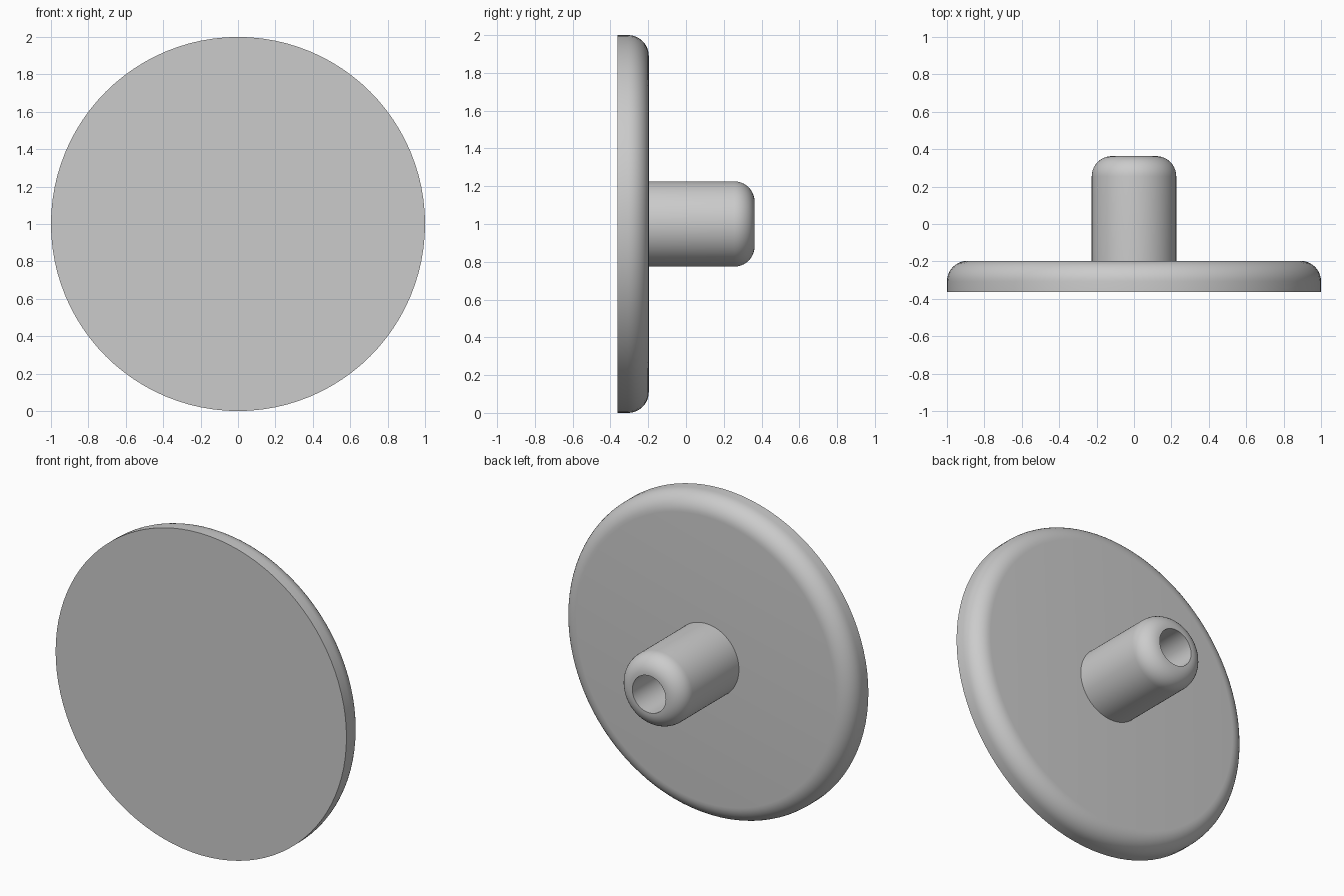
import bpy, bmesh, math
from mathutils import Vector

if "Cube" in bpy.data.objects:
    bpy.data.objects.remove(bpy.data.objects["Cube"], do_unlink=True)

FRONT, PLATE_BACK, TIP = -0.363, -0.197, 0.363
CENTRE = Vector((0, 0, 1))
SEGMENTS = 96

grey = bpy.data.materials.new("plain grey")
grey.use_nodes = True
grey.diffuse_color = (0.6, 0.6, 0.6, 1)
grey.node_tree.nodes["Principled BSDF"].inputs["Base Color"].default_value = (0.6, 0.6, 0.6, 1)


def rounded_corner(radius, back, fillet, steps=10):
    """Quarter-circle (radius, y) points from the side wall to the back face."""
    angles = [math.pi / 2 * i / steps for i in range(steps + 1)]
    return [(radius - fillet + fillet * math.cos(a),
             back - fillet + fillet * math.sin(a)) for a in angles]


def lathe(name, profile):
    """Revolve (radius, y) points about the horizontal y axis."""
    bm = bmesh.new()
    verts = [bm.verts.new(CENTRE + Vector((r, y, 0))) for r, y in profile]
    edges = [bm.edges.new(pair) for pair in zip(verts, verts[1:])]
    bmesh.ops.spin(bm, geom=verts + edges, cent=CENTRE, axis=(0, 1, 0),
                   angle=math.tau, steps=SEGMENTS)
    bmesh.ops.remove_doubles(bm, verts=bm.verts, dist=0.0005)
    bmesh.ops.recalc_face_normals(bm, faces=bm.faces)
    mesh = bpy.data.meshes.new(name)
    bm.to_mesh(mesh)
    bm.free()
    mesh.materials.append(grey)
    obj = bpy.data.objects.new(name, mesh)
    bpy.context.collection.objects.link(obj)
    bpy.ops.object.select_all(action="DESELECT")
    obj.select_set(True)
    bpy.context.view_layer.objects.active = obj
    bpy.ops.object.shade_smooth_by_angle(angle=math.radians(30))
    return obj


# Round plate: flat front, rounded back rim
lathe("round_plate", [(0, FRONT), (1, FRONT)]
      + rounded_corner(1, PLATE_BACK, 0.11) + [(0, PLATE_BACK)])

# Hollow stem: rounded tip, bore running down to the plate
BORE = 0.115
stem = [(BORE, PLATE_BACK), (0.226, PLATE_BACK)]
stem += rounded_corner(0.226, TIP, 0.108)
stem += [(BORE, TIP), (BORE, PLATE_BACK)]
lathe("hollow_stem", stem)
